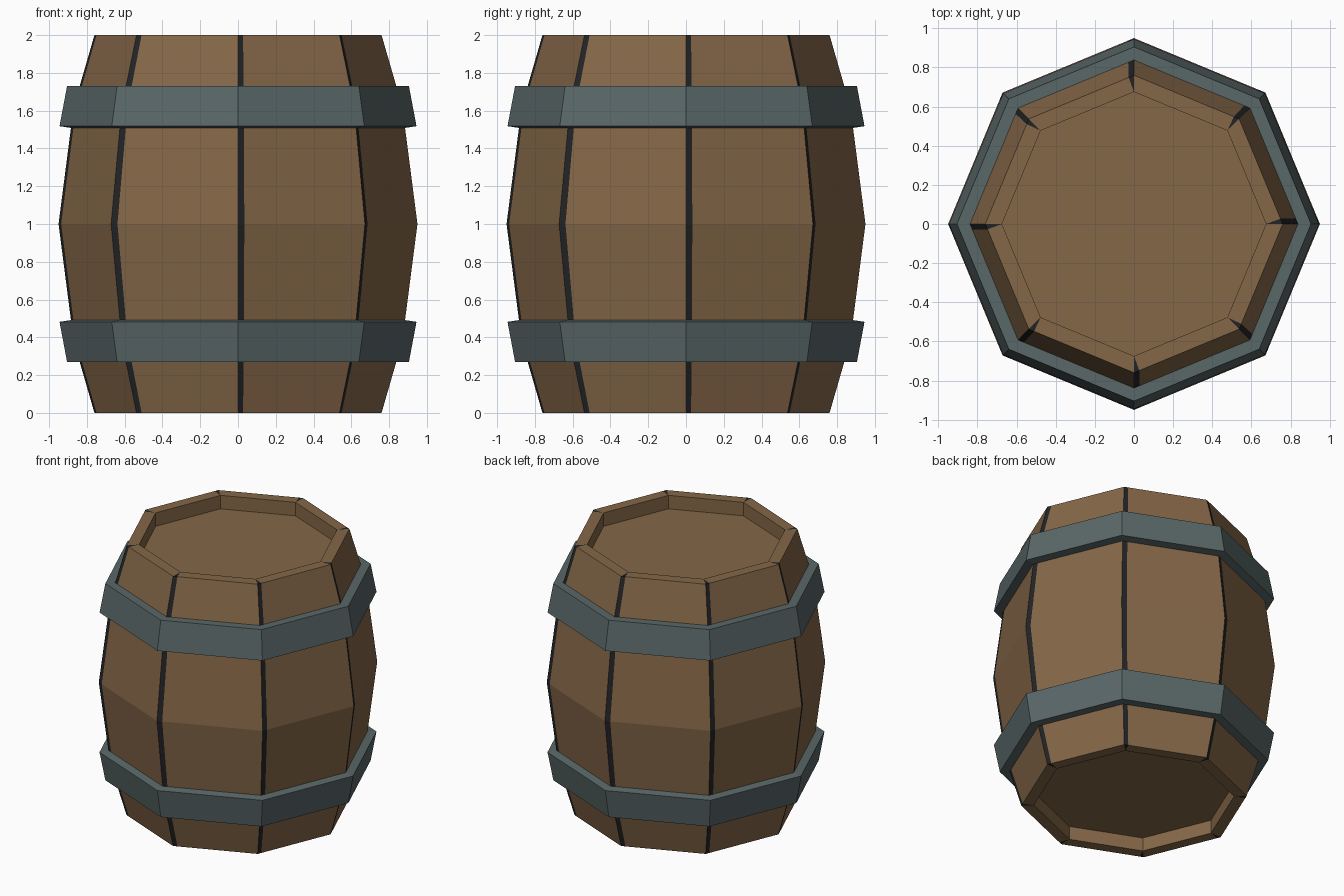
import bpy, bmesh
from math import cos, sin, tau

SIDES = 8

if "Cube" in bpy.data.objects:
    bpy.data.objects.remove(bpy.data.objects["Cube"])


def material(name, rgb):
    mat = bpy.data.materials.new(name)
    mat.use_nodes = True
    mat.diffuse_color = (*rgb, 1)
    mat.node_tree.nodes["Principled BSDF"].inputs["Base Color"].default_value = (*rgb, 1)
    return mat


wood = material("brown_wood", (0.235, 0.136, 0.064))
gap_dark = material("dark_gap", (0.016, 0.017, 0.019))
steel = material("grey_steel", (0.102, 0.136, 0.139))


def ring(bm, radius, z, gap):
    """Octagon ring; each corner is followed by a point a fraction of the side along."""
    corners = [(radius * cos(tau * i / SIDES), radius * sin(tau * i / SIDES))
               for i in range(SIDES)]
    verts = []
    for i, (x, y) in enumerate(corners):
        nx, ny = corners[(i + 1) % SIDES]
        verts.append(bm.verts.new((x, y, z)))
        verts.append(bm.verts.new((x + (nx - x) * gap, y + (ny - y) * gap, z)))
    return verts


def lathe(name, profile, materials, closed):
    """Skin octagon rings given as (radius, z, gap); gap faces take the second material."""
    bm = bmesh.new()
    rings = [ring(bm, *p) for p in profile]
    pairs = list(zip(rings, rings[1:]))
    if closed:
        pairs.append((rings[-1], rings[0]))
    else:
        bm.faces.new(rings[0])
        bm.faces.new(rings[-1])
    count = SIDES * 2
    for low, high in pairs:
        for i in range(count):
            j = (i + 1) % count
            face = bm.faces.new((low[i], low[j], high[j], high[i]))
            face.material_index = (i + 1) % 2 if len(materials) > 1 else 0
    bmesh.ops.remove_doubles(bm, verts=bm.verts, dist=0.0005)
    bmesh.ops.recalc_face_normals(bm, faces=bm.faces)
    mesh = bpy.data.meshes.new(name)
    bm.to_mesh(mesh)
    bm.free()
    for mat in materials:
        mesh.materials.append(mat)
    obj = bpy.data.objects.new(name, mesh)
    bpy.context.collection.objects.link(obj)
    return obj


# Staves, rims and recessed heads; gaps taper to nothing across the rims
GAP = 0.05
lower = [(0.675, 0.1, 0), (0.675, 0, 0), (0.76, 0, GAP), (0.87, 0.38, GAP)]
upper = [(r, 2 - z, g) for r, z, g in reversed(lower)]
lathe("barrel_body", lower + [(0.95, 1, GAP)] + upper, [wood, gap_dark], False)

# Hoops, flared towards the belly of the barrel
hoop = [(0.82, 0.27, 0), (0.905, 0.27, 0), (0.945, 0.482, 0), (0.86, 0.495, 0)]
lathe("lower_hoop", hoop, [steel], True)
lathe("upper_hoop", [(r, 2 - z, g) for r, z, g in hoop], [steel], True)
